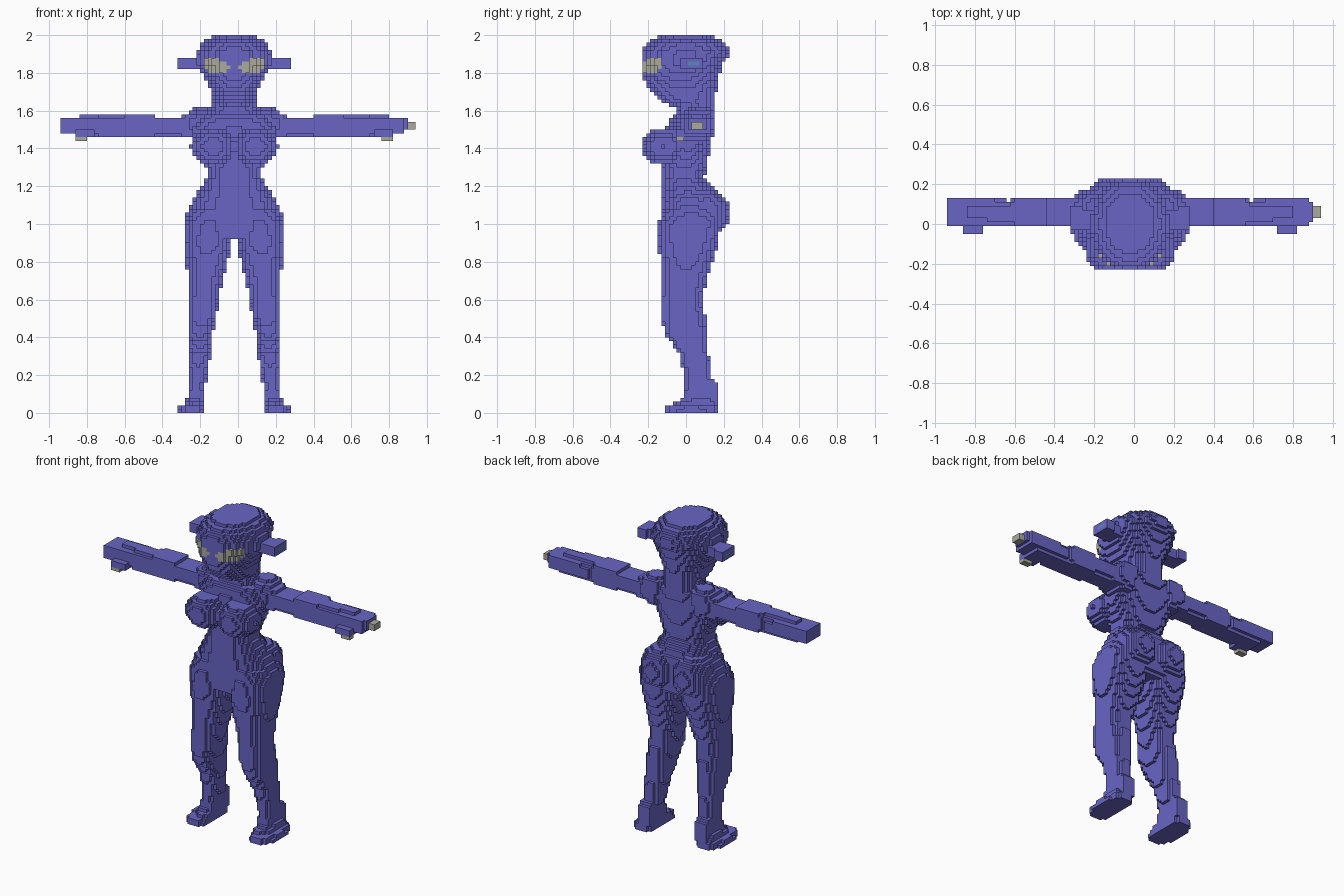
import bpy
import bmesh
import math

cube = bpy.data.objects.get("Cube")
if cube:
    bpy.data.objects.remove(cube, do_unlink=True)

S = 0.02            # edge length of one block
MID = -0.02         # symmetry plane of the body
blocks = {}         # (i, j, k) -> (part name, colour index)


def material(name, rgb):
    m = bpy.data.materials.new(name)
    m.use_nodes = True
    m.diffuse_color = (*rgb, 1)
    m.node_tree.nodes["Principled BSDF"].inputs["Base Color"].default_value = (*rgb, 1)
    return m


MATS = [material("violet_blue", (0.14, 0.13, 0.55)),
        material("pale_grey", (0.40, 0.40, 0.34)),
        material("steel_blue", (0.10, 0.24, 0.48))]


def fill(name, inside, lo, hi, sides=(1, -1), colour=0):
    """Fill blocks whose centre is inside a shape given on the +x half, then mirror."""
    for i in range(max(0, math.floor(lo[0] / S)), math.ceil(hi[0] / S) + 1):
        for j in range(math.floor(lo[1] / S), math.ceil(hi[1] / S) + 1):
            for k in range(max(0, math.floor(lo[2] / S)), math.ceil(hi[2] / S) + 1):
                if not inside((i + 0.5) * S, j * S, (k + 0.5) * S):
                    continue
                for s in sides:
                    key = (i if s > 0 else -1 - i, j, k)
                    part = name.replace("side", "left" if s > 0 else "right")
                    blocks.setdefault(key, (part, colour))


def box(name, lo, hi, **kw):
    fill(name, lambda *p: all(a <= c <= b for a, c, b in zip(lo, p, hi)), lo, hi, **kw)


def ellipsoid(name, c, r):
    fill(name, lambda *p: sum(((a - b) / q) ** 2 for a, b, q in zip(p, c, r)) <= 1,
         [a - b for a, b in zip(c, r)], [a + b for a, b in zip(c, r)])


def loft(name, rows, power=2.0, along_x=False):
    """Rows are (position, a0, a1, b0, b1): rounded sections along z (a=x, b=y) or x (a=z, b=y)."""
    def inside(x, y, z):
        t, a = (x, z) if along_x else (z, x)
        for p, q in zip(rows, rows[1:]):
            if p[0] <= t <= q[0]:
                f = (t - p[0]) / (q[0] - p[0])
                a0, a1, b0, b1 = [u + (v - u) * f for u, v in zip(p[1:], q[1:])]
                return (abs((2 * a - a0 - a1) / (a1 - a0)) ** power
                        + abs((2 * y - b0 - b1) / (b1 - b0)) ** power) <= 1
        return False
    t0, t1 = rows[0][0], rows[-1][0]
    a0, a1 = min(r[1] for r in rows), max(r[2] for r in rows)
    b0, b1 = min(r[3] for r in rows), max(r[4] for r in rows)
    if along_x:
        fill(name, inside, (t0, b0, a0), (t1, b1, a1))
    else:
        fill(name, inside, (a0, b0, t0), (a1, b1, t1))


def round_body(rows):
    return [(z, -w, w, f, b) for z, w, f, b in rows]


# Head with chin: height, half width, front, back
loft("head", round_body([
    (1.62, .10, -.06, .15), (1.65, .115, -.14, .16), (1.70, .125, -.19, .16),
    (1.75, .145, -.22, .17), (1.80, .175, -.235, .18), (1.85, .195, -.235, .20),
    (1.91, .195, -.235, .235), (1.95, .175, -.21, .21), (1.98, .14, -.17, .18),
    (2.00, .11, -.13, .14)]), 2.1)

# Neck
loft("neck", round_body([(1.52, .14, -.07, .14), (1.58, .125, -.06, .15),
                         (1.64, .11, -.06, .16)]))

# Ears with tinted tips
box("side_ear", (.16, -.02, 1.82), (.25, .07, 1.87))
box("side_ear", (.24, -.02, 1.82), (.30, .08, 1.88))

# Torso and pelvis
loft("torso", round_body([
    (.93, .25, -.14, .16), (1.00, .265, -.14, .17), (1.05, .25, -.13, .18),
    (1.10, .235, -.13, .18), (1.15, .205, -.13, .165), (1.20, .17, -.13, .14),
    (1.25, .145, -.13, .10), (1.30, .15, -.13, .12), (1.36, .18, -.12, .12),
    (1.44, .21, -.11, .13), (1.52, .24, -.10, .14), (1.57, .19, -.08, .15)]), 2.3)
ellipsoid("torso", (.115, -.12, 1.41), (.115, .115, .10))
ellipsoid("torso", (.11, .11, 1.06), (.12, .12, .13))

# Shoulder ridges
ellipsoid("torso", (.17, .08, 1.56), (.09, .08, .065))

# Arms, from shoulder to fingers
loft("side_arm", [
    (.14, 1.43, 1.61, -.03, .15), (.24, 1.455, 1.59, -.02, .14),
    (.28, 1.46, 1.57, -.01, .13), (.41, 1.46, 1.565, -.01, .13),
    (.43, 1.455, 1.585, -.01, .13), (.57, 1.455, 1.585, -.01, .13),
    (.61, 1.455, 1.575, -.01, .12), (.82, 1.46, 1.57, -.01, .13),
    (.84, 1.475, 1.56, -.01, .135), (.90, 1.48, 1.56, -.01, .135)], 3.5, True)
box("right_arm", (.89, 0, 1.48), (.92, .12, 1.56), sides=(-1,))
box("left_arm", (.89, .01, 1.50), (.92, .11, 1.56), sides=(1,))
box("left_fingertip", (.92, .03, 1.50), (.96, .08, 1.54), sides=(1,), colour=1)

# Thumbs with pale tips
box("side_thumb_tip", (.78, -.05, 1.44), (.84, -.01, 1.46), colour=1)
box("side_arm", (.75, -.05, 1.46), (.84, .02, 1.50))

# Legs and feet: height, inner, outer, front, back
loft("side_leg", [
    (0, .15, .30, -.12, .18), (.035, .15, .29, -.11, .18), (.04, .15, .265, -.08, .18),
    (.08, .15, .25, -.02, .18), (.15, .15, .25, -.01, .18), (.19, .145, .24, -.01, .14),
    (.30, .125, .245, -.03, .12), (.36, .12, .25, -.07, .115), (.42, .115, .25, -.11, .115),
    (.50, .095, .245, -.135, .105), (.60, .085, .245, -.135, .085),
    (.70, .06, .245, -.125, .11), (.80, .035, .255, -.135, .14),
    (.90, .015, .265, -.15, .17), (1.00, .005, .27, -.145, .19),
    (1.08, .03, .24, -.12, .18)], 2.4)


# Recolour the slanted eyes and the ear tips
def in_eye(x, z):
    u, v = x - .115, z - .845 - 1
    c, s = math.cos(.25), math.sin(.25)
    return ((u * c + v * s) / .092) ** 2 + ((v * c - u * s) / .038) ** 2 <= 1


for (i, j, k), (part, _) in list(blocks.items()):
    x, y, z = abs((i + 0.5) * S), j * S, (k + 0.5) * S
    side = "left" if i >= 0 else "right"
    if part == "head" and y < -.13 and in_eye(x, z):
        blocks[i, j, k] = (side + "_eye", 1)
    elif part.endswith("ear") and x > .26 and .01 < y < .07 and 1.83 < z < 1.87:
        blocks[i, j, k] = (part, 2 if k % 3 else 1)

# Build one mesh per part from the exposed block faces
FACES = {
    (1, 0, 0): ((1, 0, 0), (1, 1, 0), (1, 1, 1), (1, 0, 1)),
    (-1, 0, 0): ((0, 0, 0), (0, 0, 1), (0, 1, 1), (0, 1, 0)),
    (0, 1, 0): ((0, 1, 0), (0, 1, 1), (1, 1, 1), (1, 1, 0)),
    (0, -1, 0): ((0, 0, 0), (1, 0, 0), (1, 0, 1), (0, 0, 1)),
    (0, 0, 1): ((0, 0, 1), (1, 0, 1), (1, 1, 1), (0, 1, 1)),
    (0, 0, -1): ((0, 0, 0), (0, 1, 0), (1, 1, 0), (1, 0, 0)),
}
for part in sorted({p for p, _ in blocks.values()}):
    bm = bmesh.new()
    verts = {}
    for (i, j, k), (owner, colour) in blocks.items():
        if owner != part:
            continue
        for (dx, dy, dz), corners in FACES.items():
            if (i + dx, j + dy, k + dz) in blocks:
                continue
            ring = []
            for a, b, c in corners:
                g = (i + a, j + b, k + c)
                if g not in verts:
                    verts[g] = bm.verts.new((MID + g[0] * S, (g[1] - 0.5) * S, g[2] * S))
                ring.append(verts[g])
            bm.faces.new(ring).material_index = colour
    mesh = bpy.data.meshes.new(part)
    for m in MATS:
        mesh.materials.append(m)
    bm.to_mesh(mesh)
    bm.free()
    bpy.context.collection.objects.link(bpy.data.objects.new(part, mesh))
